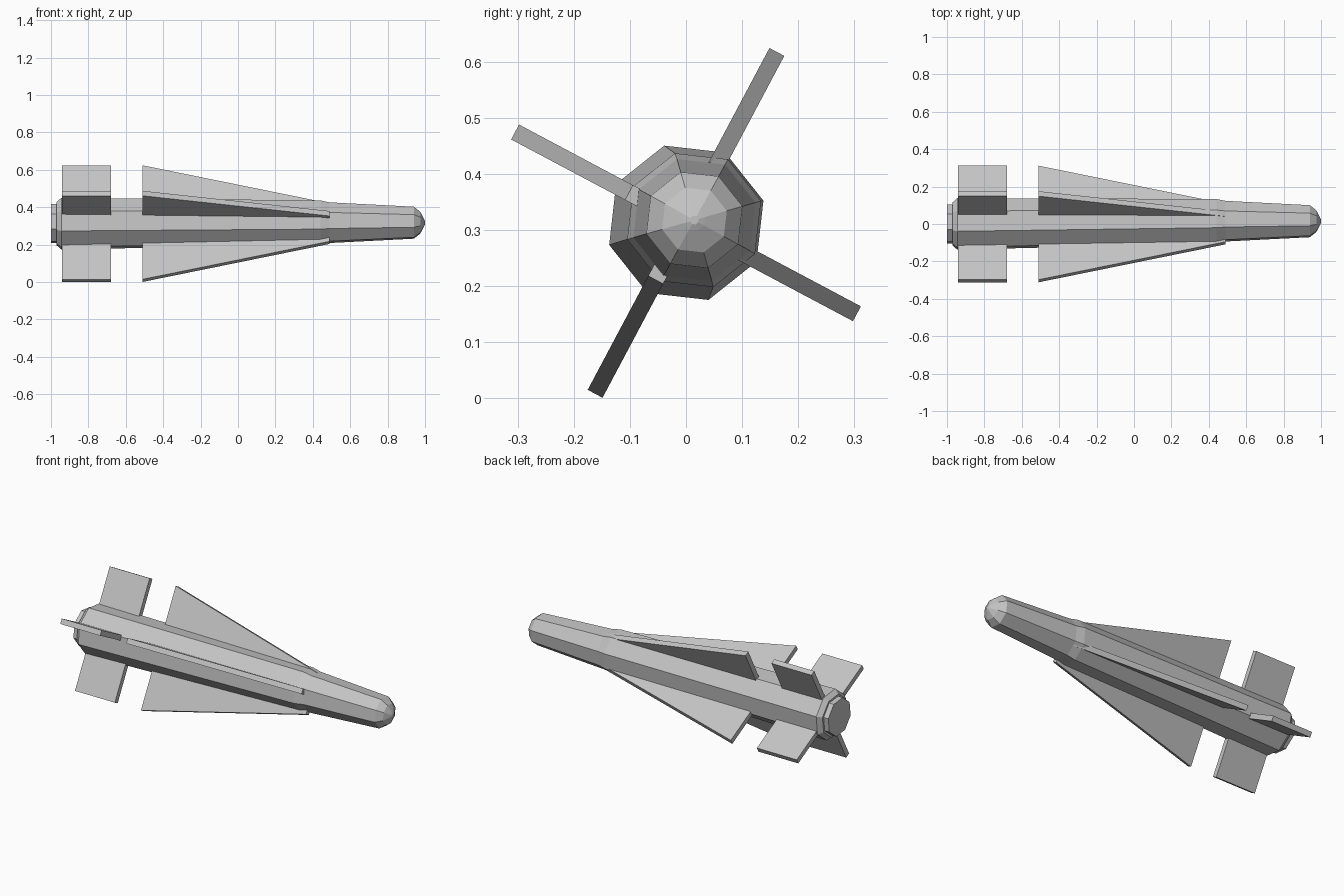
import bpy, bmesh
from math import radians, cos, sin

cube = bpy.data.objects.get("Cube")
if cube:
    bpy.data.objects.remove(cube)

AXIS_Z = 0.3125
SIDES = 8

# Single grey paint
grey = bpy.data.materials.new("grey_paint")
grey.use_nodes = True
colour = (0.55, 0.55, 0.55, 1)
grey.diffuse_color = colour
grey.node_tree.nodes["Principled BSDF"].inputs["Base Color"].default_value = colour


def finish(name, bm):
    bmesh.ops.recalc_face_normals(bm, faces=bm.faces)
    mesh = bpy.data.meshes.new(name)
    bm.to_mesh(mesh)
    bm.free()
    mesh.materials.append(grey)
    obj = bpy.data.objects.new(name, mesh)
    bpy.context.collection.objects.link(obj)
    return obj


def loft(name, profile):
    """Eight-sided tube along x from (x, radius) stations, closed at both ends."""
    bm = bmesh.new()
    rings = []
    for x, r in profile:
        lean = min((x + 1) / 1.49, 1)      # axis drifts slightly toward the nose
        cy, cz = 0.015 * lean, AXIS_Z + 0.005 * lean
        angles = [radians(16 + 360 / SIDES * i) for i in range(SIDES)]
        rings.append([bm.verts.new((x, cy + r * cos(a), cz + r * sin(a)))
                      for a in angles])
    for a, b in zip(rings, rings[1:]):
        for i in range(SIDES):
            j = (i + 1) % SIDES
            bm.faces.new((a[i], a[j], b[j], b[i]))
    bm.faces.new(rings[0])
    bm.faces.new(rings[-1])
    return finish(name, bm)


def fin(name, outline, angle, thickness=0.03):
    """Flat plate from an (x, radius) outline, turned about the long axis."""
    bm = bmesh.new()
    c, s = cos(radians(angle)), sin(radians(angle))
    sides = []
    for t in (-thickness / 2, thickness / 2):
        sides.append([bm.verts.new((x, r * c - t * s, AXIS_Z + r * s + t * c))
                      for x, r in outline])
        bm.faces.new(sides[-1])
    n = len(outline)
    for i in range(n):
        j = (i + 1) % n
        bm.faces.new((sides[0][i], sides[0][j], sides[1][j], sides[1][i]))
    return finish(name, bm)


# Body with chamfered tail and narrowed forward section
loft("body", [(-0.97, 0.12), (-0.945, 0.143), (0.44, 0.124),
              (0.49, 0.113), (0.94, 0.089)])
# Exhaust cap
loft("tail_cap", [(-1.0, 0.108), (-0.96, 0.108)])
# Blunt faceted nose
loft("nose", [(0.94, 0.089), (0.975, 0.06), (0.995, 0.02), (1.0, 0.008)])

# Four wings and four tail fins
WING = [(-0.51, 0.08), (-0.51, 0.345), (0.49, 0.115), (0.49, 0.08)]
TAIL = [(-0.94, 0.08), (-0.94, 0.345), (-0.68, 0.345), (-0.68, 0.08)]
for k in range(4):
    fin(f"wing_{k + 1}", WING, 62 + 90 * k)
    fin(f"tail_fin_{k + 1}", TAIL, 62 + 90 * k)
